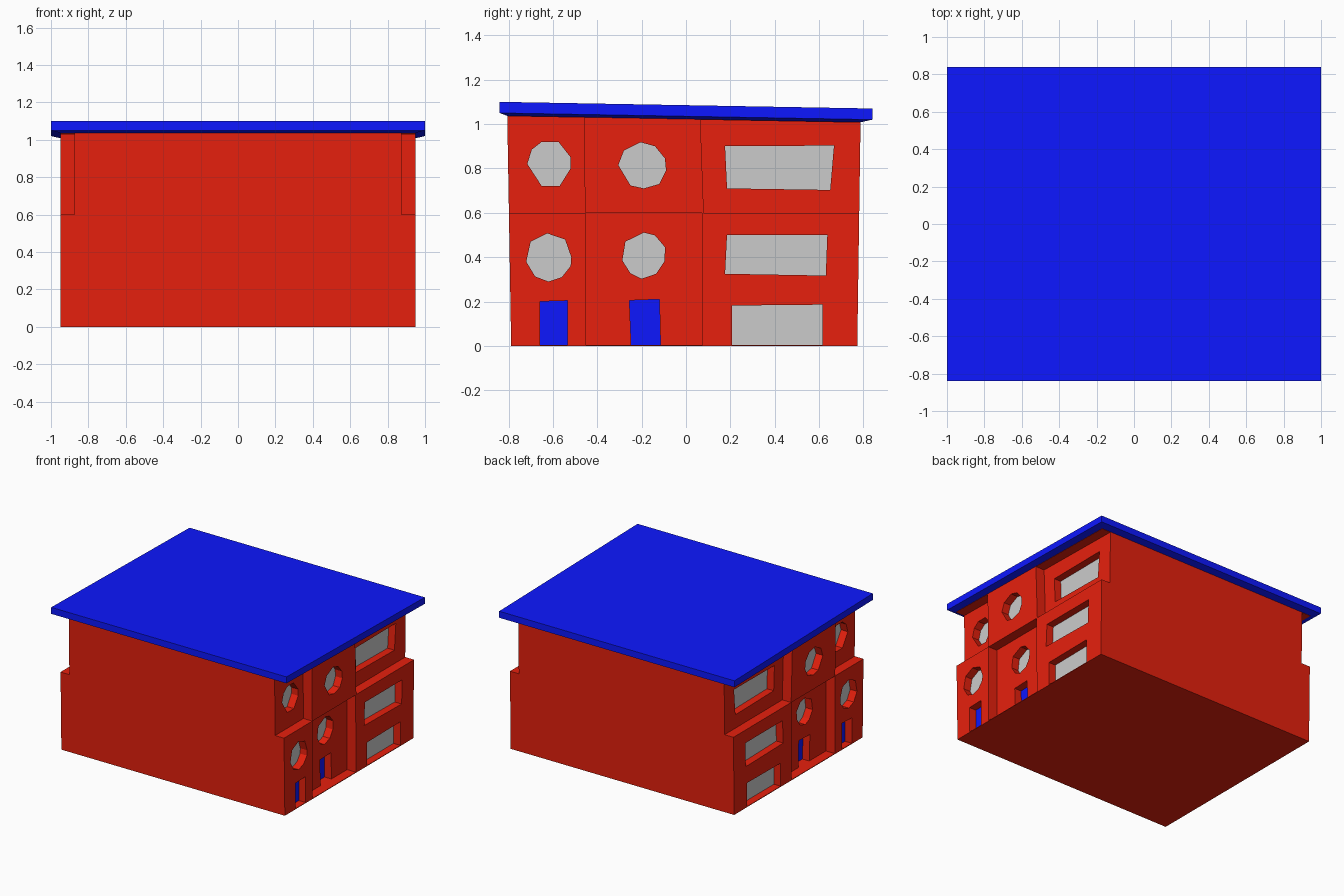
import bpy, bmesh

if "Cube" in bpy.data.objects:
    bpy.data.objects.remove(bpy.data.objects["Cube"])

DEPTH = 0.06             # recess depth of doors and windows
OUT, INN = 0.95, 0.875   # protruding / set-back facade planes
SILL = 0.005


def material(name, rgb):
    m = bpy.data.materials.new(name)
    m.diffuse_color = (*rgb, 1)
    m.use_nodes = True
    m.node_tree.nodes["Principled BSDF"].inputs["Base Color"].default_value = m.diffuse_color
    return m


RED = material("red_wall", (0.80, 0.0145, 0.004))
BLUE = material("blue_paint", (0.004, 0.0085, 1.0))


def loft(bm, rings):
    """Closed solid through rings of equal point count."""
    vs = [[bm.verts.new(p) for p in r] for r in rings]
    bm.faces.new(vs[0])
    bm.faces.new(vs[-1][::-1])
    n = len(vs[0])
    for a, b in zip(vs, vs[1:]):
        for i in range(n):
            j = (i + 1) % n
            bm.faces.new((a[j], a[i], b[i], b[j]))


def finish(bm, name, mat):
    bmesh.ops.recalc_face_normals(bm, faces=bm.faces)
    me = bpy.data.meshes.new(name)
    bm.to_mesh(me)
    bm.free()
    ob = bpy.data.objects.new(name, me)
    bpy.context.collection.objects.link(ob)
    if mat:
        me.materials.append(mat)
    return ob


def prisms(name, items, mat=None):
    """One object made of (y,z) profiles extruded from x0 to x1."""
    bm = bmesh.new()
    for pts, x0, x1 in items:
        loft(bm, [[(x, y, z) for y, z in pts] for x in (x0, x1)])
    return finish(bm, name, mat)


def both_sides(items):
    return items + [(p, -a, -b) for p, a, b in items]


def cut(ob, items, name):
    c = prisms(name, both_sides(items), RED)
    c.hide_render = True
    c.hide_set(True)
    m = ob.modifiers.new(name, 'BOOLEAN')
    m.operation = 'DIFFERENCE'
    m.solver = 'EXACT'
    m.object = c


# Openings: name, facade plane, outline in (y, z)
windows = [
    ("upper_front_round_window", INN, [(-.65, .92), (-.575, .92), (-.52, .85), (-.52, .80),
     (-.57, .72), (-.65, .72), (-.715, .82), (-.695, .885)]),
    ("upper_middle_round_window", OUT, [(-.205, .918), (-.14, .90), (-.095, .845), (-.09, .79),
     (-.12, .73), (-.19, .71), (-.25, .723), (-.305, .815), (-.28, .88)]),
    ("lower_front_round_window", OUT, [(-.625, .507), (-.545, .48), (-.517, .40), (-.52, .36),
     (-.56, .31), (-.62, .29), (-.68, .313), (-.72, .38), (-.70, .47)]),
    ("lower_middle_round_window", INN, [(-.19, .511), (-.14, .498), (-.094, .444), (-.098, .38),
     (-.135, .325), (-.20, .303), (-.25, .327), (-.287, .385), (-.273, .47)]),
    ("upper_long_window", INN, [(.176, .90), (.667, .903), (.65, .703), (.185, .71)]),
    ("middle_long_window", OUT, [(.185, .50), (.637, .50), (.63, .317), (.176, .325)]),
    ("ground_long_window", OUT, [(.207, .182), (.615, .186), (.615, SILL), (.207, SILL)]),
]
doors = [
    ("front_door", OUT, [(-.657, .20), (-.535, .204), (-.535, SILL), (-.657, SILL)]),
    ("middle_door", INN, [(-.255, .205), (-.12, .21), (-.115, SILL), (-.247, SILL)]),
]

# Walls: one slightly tapered block
walls = prisms("walls", [([(-.788, 0), (.772, 0), (.787, 1.03), (-.806, 1.06)], -OUT, OUT)], RED)

# Set-back bays in a checkerboard pattern, capped by a thin soffit under the roof
bays = [
    [(-1, .6), (-.455, .6), (-.46, 1.0285), (-1, 1.0385)],
    [(-.45, SILL), (.075, SILL), (.072, .599), (-.45, .599)],
    [(.08, .6), (1, .6), (1, 1.002), (.065, 1.019)],
]
cut(walls, [(p, INN, 1.1) for p in bays], "bay_cutter")
cut(walls, [(p, x - DEPTH, x + .1) for _, x, p in windows + doors], "opening_cutter")

# Glass panes and door leaves at the back of each recess
for group, mat in ((windows, None), (doors, BLUE)):
    for name, x, p in group:
        prisms(name, both_sides([(p, x - DEPTH - .005, x - DEPTH + .002)]), mat)


# Sloping roof slab with an underside that tapers in to the walls
def roof_ring(x, y0, y1, z0, z1):
    return [(-x, y0, z0), (x, y0, z0), (x, y1, z1), (-x, y1, z1)]


bm = bmesh.new()
loft(bm, [roof_ring(.95, -.806, .787, 1.037, 1.008),
          roof_ring(1, -.84, .84, 1.05, 1.02),
          roof_ring(1, -.84, .84, 1.10, 1.07)])
finish(bm, "roof", BLUE)
